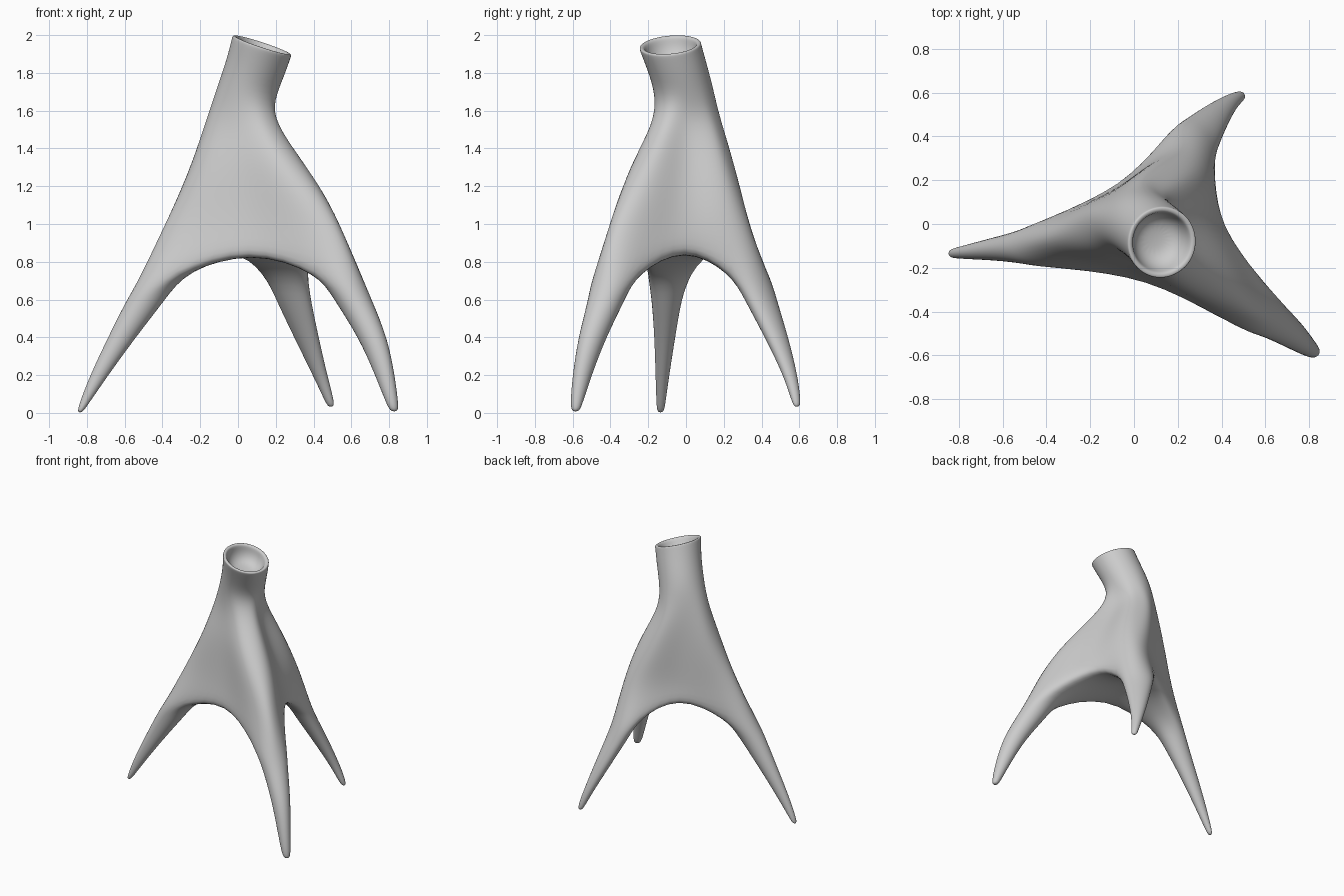
import bpy, bmesh, math
from mathutils import Vector as V

if "Cube" in bpy.data.objects:
    bpy.data.objects.remove(bpy.data.objects["Cube"])

bm = bmesh.new()
DIRS = [V((-1, -.05, 0)).normalized(), V((.75, -.65, 0)).normalized(), V((.6, .75, 0)).normalized()]

# leg sections: (centre x, y, z, half length, half width)
LEGS = [
    [(-.838, -.135, .0, .014, .018), (-.815, -.133, .05, .026, .024), (-.735, -.125, .2, .05, .037),
     (-.615, -.112, .4, .076, .056), (-.487, -.103, .6, .106, .08), (-.4, -.092, .7, .132, .11)],
    [(.828, -.585, .005, .02, .02), (.817, -.58, .05, .034, .033), (.778, -.55, .2, .058, .047),
     (.715, -.497, .4, .086, .068), (.608, -.42, .6, .11, .092), (.542, -.38, .7, .135, .118)],
    [(.493, .588, .03, .014, .018), (.482, .582, .07, .026, .026), (.434, .553, .2, .038, .04),
     (.362, .48, .4, .058, .072), (.293, .395, .6, .075, .105), (.257, .345, .7, .1, .128)],
]
# body sections: z, ridge points of the three legs, web points between them, bulge
BODY = [
    (.95, [(-.435, -.075), (.565, -.425), (.285, .355)], [(.06, -.25), (.4, -.02), (-.06, .175)], .025),
    (1.15, [(-.328, -.05), (.455, -.345), (.225, .29)], [(.04, -.222), (.335, -.005), (-.07, .165)], .035),
    (1.35, [(-.238, -.03), (.305, -.245), (.15, .228)], [(.02, -.203), (.24, 0), (-.08, .155)], .035),
    (1.53, [(-.178, -.01), (.178, -.148), (.08, .175)], [(.0, -.155), (.17, .01), (-.07, .15)], .022),
]


def tube(a, b):
    n = len(a)
    for k in range(n):
        bm.faces.new((a[k], a[(k + 1) % n], b[(k + 1) % n], b[k]))


# three legs as tapering oval tubes, the top section leaning up towards the arches
tops = []
for d, sections in zip(DIRS, LEGS):
    p = V((-d.y, d.x, 0))
    prev = None
    for x, y, z, h, w in sections:
        ring = []
        for k in range(8):
            c, s = math.cos(k * math.pi / 4), math.sin(k * math.pi / 4)
            lift = .045 * max(0, .3 - c) if z == .7 else 0
            ring.append(bm.verts.new(V((x, y, z + lift)) + d * h * 1.06 * c + p * w * 1.08 * s))
        if prev:
            tube(prev, ring)
        else:
            bm.faces.new(ring)
        prev = ring
    tops.append(prev)

# body: rounded triangular sections, 18 points each
rows = []
for z, ridge, web, bulge in BODY:
    R = [V((*q, z)) for q in ridge]
    W = [V((*q, z)) for q in web]
    pts = []
    for i in range(3):
        e = (R[(i + 1) % 3] - R[i]).normalized()
        out = V((e.y, -e.x, 0)) * bulge
        for a, ts in ((R[i], (0, .22, .56)), (R[(i + 1) % 3], (1, .56, .22))):
            for t in ts:
                pts.append(a.lerp(W[i], t) + out * {.22: 1.5, .56: 1.1}.get(t, 0))
    rows.append([bm.verts.new(q) for q in pts])

# tilted open neck with a rim and a shallow bowl inside
ANGLES = (187, 318, 411, 547)


def neck_ring(c, r, tilt):
    n = V((.33 * tilt, -.09 * tilt, 1)).normalized()
    ring = []
    for k in range(18):
        i, f = k // 6, (k % 6) / 6
        a = math.radians(ANGLES[i] * (1 - f) + ANGLES[i + 1] * f)
        o = V((math.cos(a), math.sin(a), 0))
        o = (o - n * o.dot(n)).normalized()
        ring.append(bm.verts.new(V(c) + o * r))
    return ring


for c, r, t in [((.04, -.005, 1.69), .158, .6), ((.092, -.046, 1.83), .161, .9),
                ((.123, -.082, 1.935), .167, 1), ((.127, -.084, 1.949), .167, 1),
                ((.127, -.084, 1.949), .148, 1), ((.123, -.082, 1.938), .138, 1),
                ((.112, -.076, 1.90), .128, 1), ((.1, -.07, 1.86), .1, 1),
                ((.093, -.067, 1.84), .05, 1)]:
    rows.append(neck_ring(c, r, t))
for a, b in zip(rows, rows[1:]):
    tube(a, b)
bm.faces.new(rows[-1])

# crotch: join legs, webs and underside
centre = bm.verts.new((.12, -.02, .88))
base = rows[0]
for i, w in enumerate([(.06, -.25, .88), (.395, .0, .9), (-.06, .18, .9)]):
    L, N = tops[i], tops[(i + 1) % 3]
    m2 = bm.verts.new(w)
    m3 = bm.verts.new(V((*V(w).lerp(centre.co, .4).xy, w[2] - .025)))
    col = lambda k: base[(6 * i + k) % 18]
    for f in ((L[0], L[1], col(1), col(0)), (L[1], L[2], col(2), col(1)), (L[2], m2, col(3), col(2)),
              (m2, N[6], col(4), col(3)), (N[6], N[7], col(5), col(4)), (N[7], N[0], col(6), col(5)),
              (L[2], L[3], m3, m2), (L[3], L[4], centre, m3),
              (N[5], N[6], m2, m3), (N[4], N[5], m3, centre)):
        bm.faces.new(f)

bmesh.ops.recalc_face_normals(bm, faces=bm.faces)
mesh = bpy.data.meshes.new("tripod_body")
bm.to_mesh(mesh)
bm.free()
obj = bpy.data.objects.new("tripod_body", mesh)
bpy.context.collection.objects.link(obj)
sub = obj.modifiers.new("smooth", 'SUBSURF')
sub.levels = sub.render_levels = 2
for poly in mesh.polygons:
    poly.use_smooth = True
